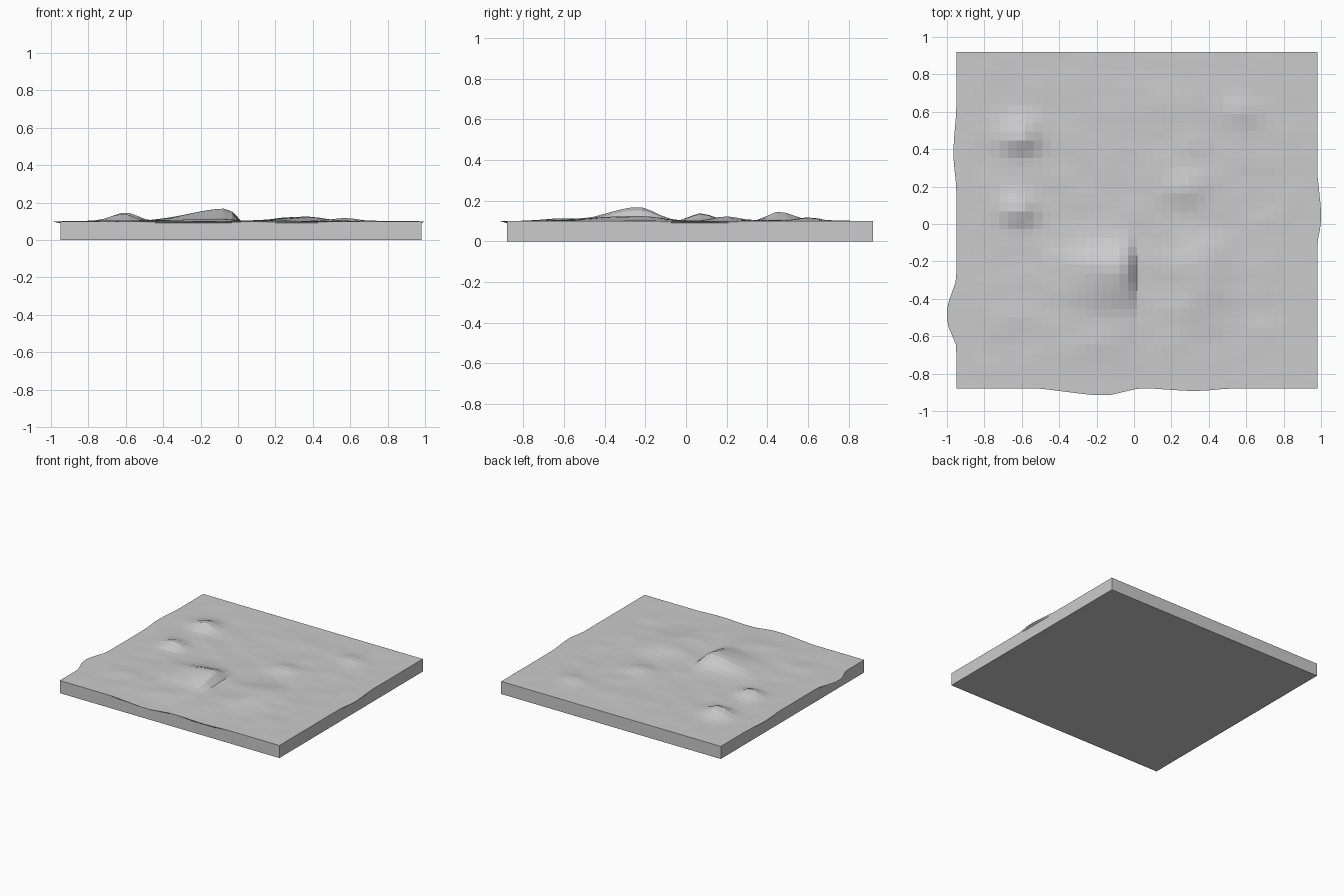
import bpy, bmesh, math
from mathutils import Vector, noise

if "Cube" in bpy.data.objects:
    bpy.data.objects.remove(bpy.data.objects["Cube"])

X0, X1, Y0, Y1, TOP = -0.95, 0.98, -0.88, 0.92, 0.1
NX, NY = 42, 38

# hills: centre x, centre y, height, spread left, right, front, back
HILLS = [
    (-0.05, -0.24, 0.070, 0.20, 0.025, 0.13, 0.09),
    (-0.60, 0.45, 0.047, 0.075, 0.06, 0.045, 0.075),
    (-0.61, 0.07, 0.038, 0.075, 0.06, 0.05, 0.06),
    (0.37, -0.22, 0.026, 0.12, 0.09, 0.09, 0.09),
    (0.33, -0.43, 0.015, 0.12, 0.12, 0.09, 0.09),
    (0.28, 0.20, 0.024, 0.09, 0.08, 0.06, 0.07),
    (0.57, 0.60, 0.017, 0.06, 0.06, 0.06, 0.06),
    (0.12, 0.60, 0.006, 0.20, 0.20, 0.12, 0.12),
    (-0.15, -0.60, 0.008, 0.25, 0.25, 0.12, 0.12),
]


def bump(d, w0, w1):
    w = w0 if d < 0 else w1
    return math.exp(-0.5 * (d / w) ** 2)


def height(x, y):
    h = sum(a * bump(x - cx, l, r) * bump(y - cy, f, b)
            for cx, cy, a, l, r, f, b in HILLS)
    edge = min(1, min(x - X0, X1 - x, y - Y0, Y1 - y) / 0.25)
    rough = 0.006 * noise.noise(Vector((x * 5, y * 7, 3.1)))
    return TOP + h * min(1, edge * 2) + max(-0.002, rough) * edge


def tent(t, a, b, c, d):
    """Ramp a-b, flat b-c, ramp c-d."""
    return max(0, min(1, (t - a) / (b - a), (d - t) / (d - c)))


def overhang(i, j, x, y):
    """Rim of the ground spills slightly beyond the slab."""
    if i == 0:
        x -= 0.05 * tent(y, -0.65, -0.53, -0.44, -0.30)
        x -= 0.015 * tent(y, 0.2, 0.34, 0.42, 0.6)
    if i == NX:
        x += 0.02 * tent(y, -0.1, 0.0, 0.08, 0.27)
    if j == 0:
        y -= 0.035 * tent(x, -0.5, -0.22, -0.13, 0.02)
        y -= 0.012 * tent(x, 0.1, 0.28, 0.37, 0.5)
    return x, y


bm = bmesh.new()
grid = []
for i in range(NX + 1):
    col = []
    for j in range(NY + 1):
        x = X0 + (X1 - X0) * i / NX
        y = Y0 + (Y1 - Y0) * j / NY
        z = height(x, y)
        x, y = overhang(i, j, x, y)
        col.append(bm.verts.new((x, y, z)))
    grid.append(col)
for i in range(NX):
    for j in range(NY):
        bm.faces.new((grid[i][j], grid[i + 1][j], grid[i + 1][j + 1], grid[i][j + 1]))

# slab walls: a straight rim just below the surface, then down to the floor
ring = ([(i, 0) for i in range(NX)] + [(NX, j) for j in range(NY)]
        + [(i, NY) for i in range(NX, 0, -1)] + [(0, j) for j in range(NY, 0, -1)])
rows = [[grid[i][j] for i, j in ring]]
for z in (0.09, 0.0):
    rows.append([bm.verts.new((X0 + (X1 - X0) * i / NX, Y0 + (Y1 - Y0) * j / NY, z))
                 for i, j in ring])
n = len(ring)
for up, lo in zip(rows, rows[1:]):
    for k in range(n):
        m = (k + 1) % n
        bm.faces.new((up[k], lo[k], lo[m], up[m]))
bm.faces.new(rows[-1][::-1])
bmesh.ops.recalc_face_normals(bm, faces=bm.faces)

mesh = bpy.data.meshes.new("terrain_slab")
bm.to_mesh(mesh)
bm.free()
terrain = bpy.data.objects.new("terrain_slab", mesh)
bpy.context.collection.objects.link(terrain)

# one flat grey
grey = bpy.data.materials.new("stone_grey")
grey.diffuse_color = (0.6, 0.6, 0.6, 1)
grey.use_nodes = True
grey.node_tree.nodes["Principled BSDF"].inputs["Base Color"].default_value = grey.diffuse_color
mesh.materials.append(grey)
